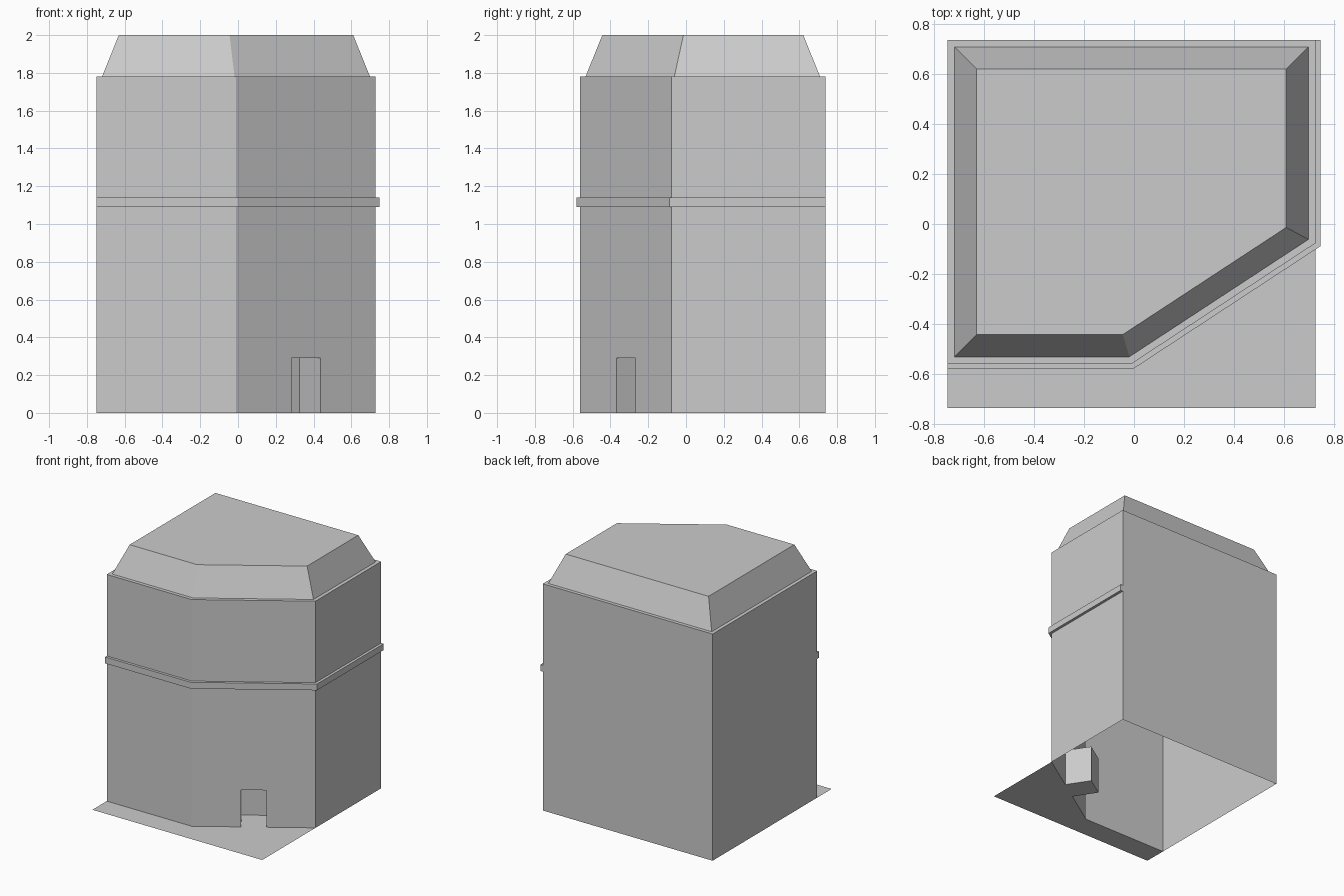
import bpy
from mathutils import Vector

cube = bpy.data.objects.get("Cube")
if cube:
    bpy.data.objects.remove(cube, do_unlink=True)

grey = bpy.data.materials.new("light_grey")
grey.use_nodes = True
grey.diffuse_color = (0.6, 0.6, 0.6, 1)
grey.node_tree.nodes["Principled BSDF"].inputs["Base Color"].default_value = (0.6, 0.6, 0.6, 1)


def build(name, faces):
    """Make a flat-shaded object from polygons, welding shared corners."""
    index, polys = {}, []
    for face in faces:
        polys.append([index.setdefault(tuple(round(c, 5) for c in p), len(index)) for p in face])
    mesh = bpy.data.meshes.new(name)
    mesh.from_pydata(list(index), [], polys)
    mesh.materials.append(grey)
    obj = bpy.data.objects.new(name, mesh)
    bpy.context.collection.objects.link(obj)


def at(path, z):
    return [(p[0], p[1], z) for p in path]


def skirt(lower, upper, closed=False):
    """Quads joining two matching outlines."""
    n = len(lower)
    return [[lower[i], lower[(i + 1) % n], upper[(i + 1) % n], upper[i]]
            for i in range(n if closed else n - 1)]


def inset(path, d):
    """Move every side of a counter-clockwise outline inwards by d."""
    result = []
    for i, p in enumerate(path):
        before = (p - path[i - 1]).normalized()
        after = (path[(i + 1) % len(path)] - p).normalized()
        n1, n2 = Vector((-before.y, before.x)), Vector((-after.y, after.x))
        result.append(p + (n1 + n2) * d / (1 + n1.dot(n2)))
    return result


# Main dimensions
LEFT, RIGHT, FRONT, BACK = -0.748, 0.727, -0.56, 0.738
WALL_TOP, ROOF_TOP, DOOR_TOP = 1.78, 2.0, 0.29
footprint = [Vector(p) for p in ((LEFT, FRONT), (-0.01, FRONT), (RIGHT, -0.077),
                                 (RIGHT, BACK), (LEFT, BACK))]
corner_a, corner_b = footprint[1:3]

# Doorway outline, cut into the angled wall
along = (corner_b - corner_a).normalized()
inward = Vector((-along.y, along.x)) * 0.2
door_a = corner_a + along * 0.35
door_b = corner_a + along * 0.533
doorway = [door_a, door_a + inward, door_b + inward, door_b]

# Walls, open underneath, with a recessed doorway
walls = skirt(at(footprint, 0), at(footprint, WALL_TOP), True)
low_a, low_b, high_b, high_a = walls[1]
walls[1] = [low_a, *at([door_a], 0), *at([door_a, door_b], DOOR_TOP),
            *at([door_b], 0), low_b, high_b, high_a]
walls += skirt(at(doorway, 0), at(doorway, DOOR_TOP))
walls.append(at(doorway, DOOR_TOP))
build("tower_walls", walls)

# Roof: narrow ledge, sloping sides and flat top
eave = at(inset(footprint, 0.028), WALL_TOP)
crown = at(inset(footprint, 0.117), ROOF_TOP)
build("roof", skirt(at(footprint, WALL_TOP), eave, True) + skirt(eave, crown, True) + [crown])

# Raised band around the front, angled and side walls
inner = footprint[:4]
outer = inset(footprint, -0.021)[:4]
outer[0].x, outer[3].y = LEFT, BACK
in_low, in_high = at(inner, 1.09), at(inner, 1.14)
out_low, out_high = at(outer, 1.09), at(outer, 1.14)
build("wall_band", skirt(in_low, out_low) + skirt(out_low, out_high) + skirt(out_high, in_high)
      + [[in_low[0], out_low[0], out_high[0], in_high[0]],
         [out_low[3], in_low[3], in_high[3], out_high[3]]])

# Forecourt paving, running into the doorway
paving = [(LEFT, -BACK), (RIGHT, -BACK), corner_b, *reversed(doorway), corner_a, footprint[0]]
build("forecourt", [at(paving, 0)])
